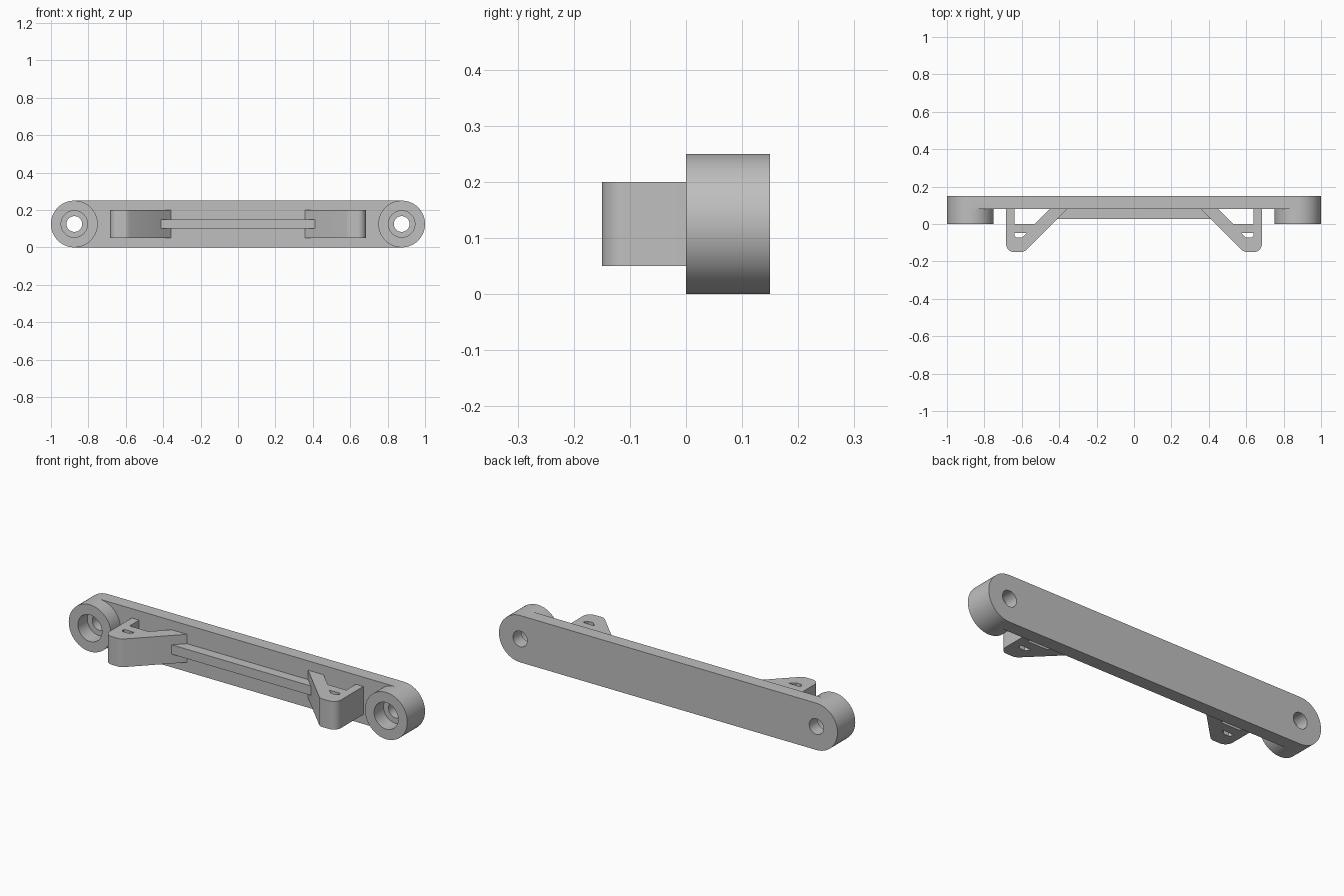
import bpy
import bmesh
from math import cos, sin, pi

cube = bpy.data.objects.get("Cube")
if cube:
    bpy.data.objects.remove(cube, do_unlink=True)

R = 0.125            # radius of the rounded ends
END = 1 - R          # bolt hole position
FRONT, FACE, BACK = 0.0, 0.08, 0.15
SEG = 64

grey = bpy.data.materials.new("plain grey")
grey.use_nodes = True
colour = (0.52, 0.52, 0.52, 1)
grey.diffuse_color = colour
grey.node_tree.nodes["Principled BSDF"].inputs["Base Color"].default_value = colour


def arc(cx, cy, r, start, end, n):
    return [(cx + r * cos(start + (end - start) * i / n),
             cy + r * sin(start + (end - start) * i / n)) for i in range(n + 1)]


def circle(cx, cy, r):
    return arc(cx, cy, r, 0, 2 * pi, SEG)[:-1]


def prism(name, points, low, high, axis):
    """Extrude a flat profile along y (profile in x, z) or z (profile in x, y)."""
    place = (lambda p: (p[0], low, p[1])) if axis == "y" else (lambda p: (p[0], p[1], low))
    step = (0, high - low, 0) if axis == "y" else (0, 0, high - low)
    bm = bmesh.new()
    face = bm.faces.new([bm.verts.new(place(p)) for p in points])
    extruded = bmesh.ops.extrude_face_region(bm, geom=[face], use_keep_orig=True)
    bmesh.ops.translate(bm, vec=step, verts=[v for v in extruded["geom"]
                                             if isinstance(v, bmesh.types.BMVert)])
    bmesh.ops.recalc_face_normals(bm, faces=bm.faces)
    mesh = bpy.data.meshes.new(name)
    bm.to_mesh(mesh)
    bm.free()
    mesh.materials.append(grey)
    obj = bpy.data.objects.new(name, mesh)
    bpy.context.collection.objects.link(obj)
    return obj


def select(obj):
    bpy.ops.object.select_all(action="DESELECT")
    obj.select_set(True)
    bpy.context.view_layer.objects.active = obj


def combine(obj, other, operation):
    other.hide_render = True
    mod = obj.modifiers.new("combine", "BOOLEAN")
    mod.operation = operation
    mod.solver = "EXACT"
    mod.object = other
    select(obj)
    bpy.ops.object.modifier_apply(modifier=mod.name)
    bpy.data.objects.remove(other, do_unlink=True)


def smooth(obj):
    select(obj)
    bpy.ops.object.shade_smooth_by_angle(angle=pi / 6)


# Long back plate with rounded ends
outline = arc(END, R, R, -pi / 2, pi / 2, SEG // 2) + arc(-END, R, R, pi / 2, 3 * pi / 2, SEG // 2)
bar = prism("mounting_bar", outline, FACE, BACK, "y")

# Round end bosses with counterbored bolt holes
for x in (-END, END):
    combine(bar, prism("boss", circle(x, R, R), FRONT, FACE, "y"), "UNION")
for x in (-END, END):
    combine(bar, prism("bolt_hole", circle(x, R, 0.042), -0.1, 0.3, "y"), "DIFFERENCE")
    combine(bar, prism("counterbore", circle(x, R, 0.071), -0.1, FACE, "y"), "DIFFERENCE")
smooth(bar)

# Braced brackets: outer leg, rounded tip, diagonal strut, two openings
for side, name in ((1, "left_bracket"), (-1, "right_bracket")):
    def flip(points):
        return [(side * x, y) for x, y in points]

    profile = [(0.358, FACE), (0.578, -0.14)]
    profile += arc(0.602, -0.126, 0.024, -3 * pi / 4, -pi / 2, 4)[1:]
    profile += arc(0.641, -0.107, 0.043, -pi / 2, 0, 12)
    profile += [(0.684, FACE)]
    bracket = prism(name, flip(profile), 0.05, 0.2, "z")
    upper = [(0.45, FACE + 0.02), (0.45, FACE), (0.53, 0), (0.64, 0), (0.64, FACE + 0.02)]
    lower = [(0.574, -0.048), (0.598, -0.072), (0.63, -0.072), (0.64, -0.062), (0.64, -0.048)]
    for hole in (upper, lower):
        combine(bracket, prism("opening", flip(hole), 0, 0.3, "z"), "DIFFERENCE")
    smooth(bracket)

# Stiffening rib between the brackets
prism("centre_rib", [(-0.36, FACE), (-0.411, 0.027), (0.411, 0.027), (0.36, FACE)], 0.1, 0.15, "z")
